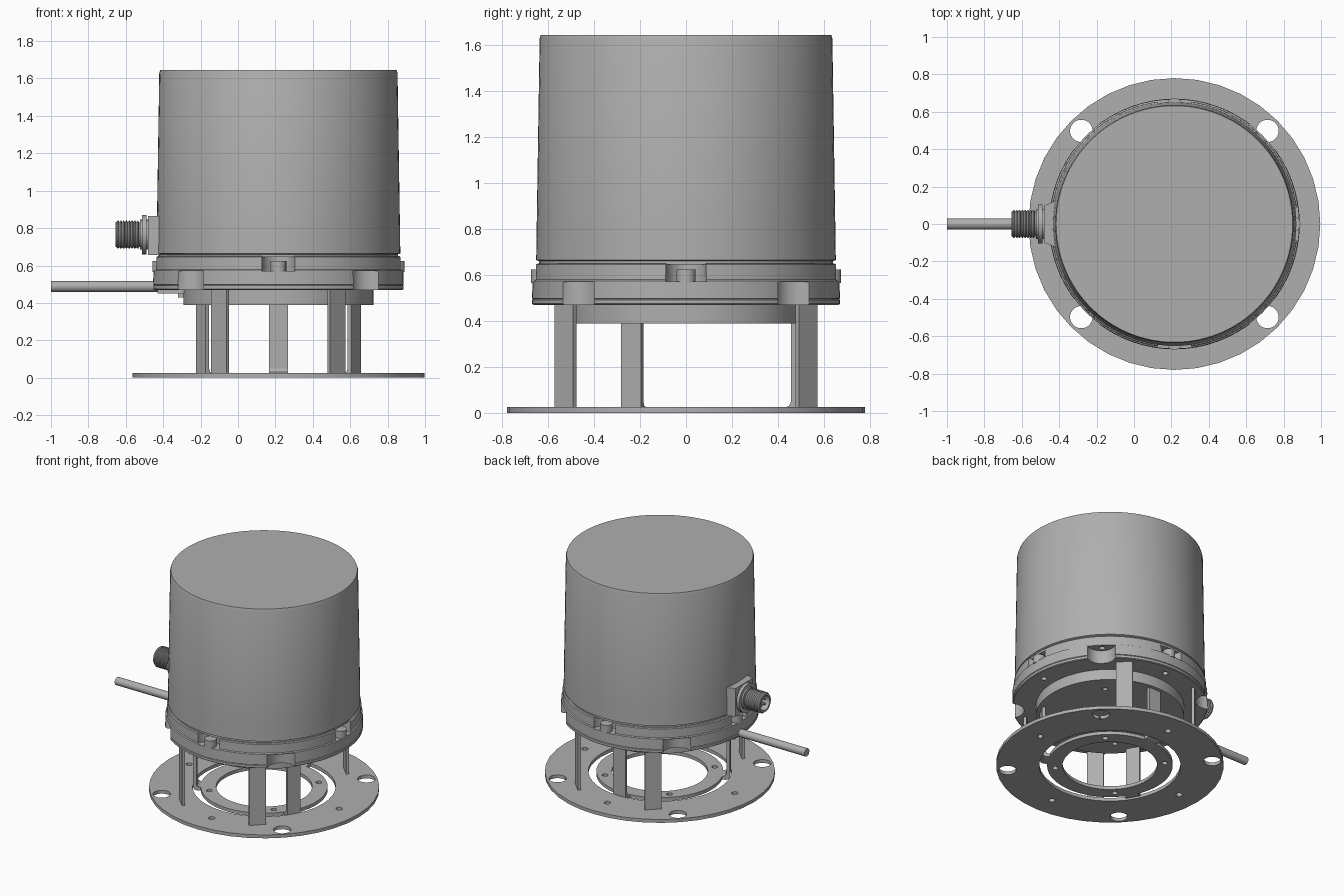
import bpy, bmesh
from math import pi, cos, sin, radians
from mathutils import Matrix

if "Cube" in bpy.data.objects:
    bpy.data.objects.remove(bpy.data.objects["Cube"])

CX = 0.216  # axis of the round housing
grey = bpy.data.materials.new("neutral grey")
grey.use_nodes = True
COLOUR = (0.43, 0.43, 0.43, 1)
grey.diffuse_color = COLOUR
grey.node_tree.nodes["Principled BSDF"].inputs["Base Color"].default_value = COLOUR


def finish(bm, name, matrix=Matrix()):
    bmesh.ops.recalc_face_normals(bm, faces=bm.faces)
    bm.transform(matrix)
    mesh = bpy.data.meshes.new(name)
    bm.to_mesh(mesh)
    bm.free()
    mesh.materials.append(grey)
    obj = bpy.data.objects.new(name, mesh)
    bpy.context.collection.objects.link(obj)
    return obj


def smooth(obj):
    bpy.ops.object.select_all(action='DESELECT')
    obj.select_set(True)
    bpy.context.view_layer.objects.active = obj
    bpy.ops.object.shade_smooth_by_angle(angle=radians(25))


def lathe(name, profile, matrix=None, sides=72, ring=False):
    """Revolve (radius, height) points; a ring closes on itself, otherwise ends are capped."""
    bm = bmesh.new()
    loops = [[bm.verts.new((r * cos(2 * pi * i / sides), r * sin(2 * pi * i / sides), z))
              for i in range(sides)] for r, z in profile]
    pairs = list(zip(loops, loops[1:]))
    if ring:
        pairs.append((loops[-1], loops[0]))
    else:
        bm.faces.new(loops[0])
        bm.faces.new(loops[-1])
    for a, b in pairs:
        for i in range(sides):
            j = (i + 1) % sides
            bm.faces.new((a[i], a[j], b[j], b[i]))
    return finish(bm, name, matrix or Matrix.Translation((CX, 0, 0)))


def around(angle, radius=0, z=0):
    """Local +x points outwards from the housing axis at this angle."""
    return (Matrix.Translation((CX, 0, 0)) @ Matrix.Rotation(radians(angle), 4, 'Z')
            @ Matrix.Translation((radius, 0, z)))


def post(name, r, z0, z1, angle, radius, sides=20):
    return lathe(name, [(r, z0), (r, z1)], around(angle, radius), sides)


def extrude(name, points, width, matrix):
    """Outline in the local x-z plane, extruded along y."""
    bm = bmesh.new()
    face = bm.faces.new([bm.verts.new((x, -width / 2, z)) for x, z in points])
    new = bmesh.ops.extrude_face_region(bm, geom=[face])["geom"]
    bmesh.ops.translate(bm, vec=(0, width, 0),
                        verts=[v for v in new if isinstance(v, bmesh.types.BMVert)])
    return finish(bm, name, matrix)


def box(name, x, z, width, matrix=Matrix()):
    return extrude(name, [(x[0], z[0]), (x[1], z[0]), (x[1], z[1]), (x[0], z[1])], width, matrix)


def cut(obj, cutters):
    for c in cutters:
        mod = obj.modifiers.new("cut", 'BOOLEAN')
        mod.operation, mod.solver, mod.object = 'DIFFERENCE', 'EXACT', c
    mesh = bpy.data.meshes.new_from_object(obj.evaluated_get(
        bpy.context.evaluated_depsgraph_get()))
    obj.modifiers.clear()
    obj.data = mesh
    for c in cutters:
        bpy.data.objects.remove(c)


QUARTERS = [0, 90, 180, 270]
DIAGONALS = [45, 135, 225, 315]

# Mounting plate: outer ring with large and small bolt holes
plate = lathe("mounting_plate", [(0.485, 0), (0.78, 0), (0.78, 0.025), (0.485, 0.025)],
              sides=40, ring=True)
cut(plate, [post("cutter", 0.06, -0.1, 0.1, a, 0.704) for a in DIAGONALS]
    + [post("cutter", 0.022, -0.1, 0.1, a, 0.62) for a in QUARTERS])

# Separate inner ring
inner = lathe("inner_ring", [(0.325, 0), (0.43, 0), (0.43, 0.025), (0.325, 0.025)], ring=True)
cut(inner, [post("cutter", 0.02, -0.1, 0.1, a, 0.377) for a in DIAGONALS])

# Bent inner legs carrying the ring
bend = [(0.42, 0), (0.455, 0), (0.472, 0.007), (0.48, 0.025), (0.48, 0.4),
        (0.457, 0.4), (0.457, 0.05), (0.45, 0.032), (0.435, 0.025), (0.42, 0.025)]
for a in (90, 210, 330):
    extrude("inner_leg", bend, 0.1, around(a))

# Flat outer legs, turned to the diagonals
for sx in (-1, 1):
    for sy in (-1, 1):
        turn = Matrix.Rotation(sx * sy * pi / 4, 4, 'Z')
        box("outer_leg", (-0.01, 0.01), (0.02, 0.48), 0.116,
            Matrix.Translation((CX + sx * 0.311, sy * 0.525, 0)) @ turn)

# Stepped underside
lower = lathe("lower_boss", [(0.508, 0.39), (0.508, 0.475)])
cut(lower, [post("cutter", 0.018, 0.3, 0.42, a, 0.377) for a in DIAGONALS])

# Flange with pockets below on the diagonals and screw notches above
flange = lathe("flange", [(0.664, 0.47), (0.67, 0.475), (0.67, 0.492), (0.665, 0.495),
                          (0.67, 0.498), (0.668, 0.575), (0.66, 0.58), (0.659, 0.645),
                          (0.652, 0.65)])
cut(flange, [post("cutter", 0.1, 0.4, 0.57, a, 0.69) for a in DIAGONALS]
    + [post("cutter", 0.02, 0.5, 0.62, a, 0.625) for a in DIAGONALS]
    + [post("cutter", 0.09, 0.572, 0.7, a, 0.665) for a in QUARTERS]
    + [post("cutter", 0.02, 0.4, 0.5, a, 0.59) for a in QUARTERS])

# Screws in the upper notches
screws = [post("flange_screw", 0.042, 0.565, 0.625, a, 0.632) for a in QUARTERS]

# Tapered cover with a seam groove and a chamfered lid
cover = lathe("cover", [(0.64, 0.645), (0.64, 0.66), (0.652, 0.665), (0.65, 0.8),
                        (0.637, 1.63), (0.632, 1.645)], sides=96)

# Connector on the right side: seat, nut, thread, socket and pins
sideways = Matrix.Translation((0, 0, 0.765)) @ Matrix.Rotation(-pi / 2, 4, 'Y')
extrude("connector_seat", [(-0.48, -0.1), (-0.48, 0.1), (-0.4, 0.13), (-0.4, -0.13)], 0.21,
        Matrix.Translation((0, 0, 0.76)) @ Matrix.Rotation(pi / 2, 4, 'X'))
collar = lathe("connector_collar", [(0.08, 0.46), (0.08, 0.525)], sideways, 32)
nut = lathe("connector_nut", [(0.105, 0.49), (0.105, 0.513)], sideways, 32)
thread = [(0.066, 0.51), (0.066, 0.53)]
for i in range(8):
    z = 0.53 + i * 0.015
    thread += [(0.075, z + 0.004), (0.075, z + 0.008), (0.067, z + 0.015)]
thread += [(0.067, 0.655), (0.053, 0.655), (0.053, 0.59)]
socket = lathe("connector_thread", thread, sideways, 32)
for i in range(4):
    a = pi / 4 + i * pi / 2
    lathe("connector_pin", [(0.008, 0.58), (0.008, 0.64)],
          sideways @ Matrix.Translation((0.026 * cos(a), 0.026 * sin(a), 0)), 10)

# Cable and its clamp under the flange
cable = lathe("cable", [(0.029, 0.40), (0.029, 1.0)],
              Matrix.Translation((0, 0, 0.488)) @ Matrix.Rotation(-pi / 2, 4, 'Y'), 24)
box("cable_clamp", (-0.43, -0.28), (0.45, 0.475), 0.1)
box("cable_clamp_step", (-0.32, -0.27), (0.43, 0.475), 0.08)

for obj in [plate, inner, lower, flange, cover, collar, nut, socket, cable] + screws:
    smooth(obj)
